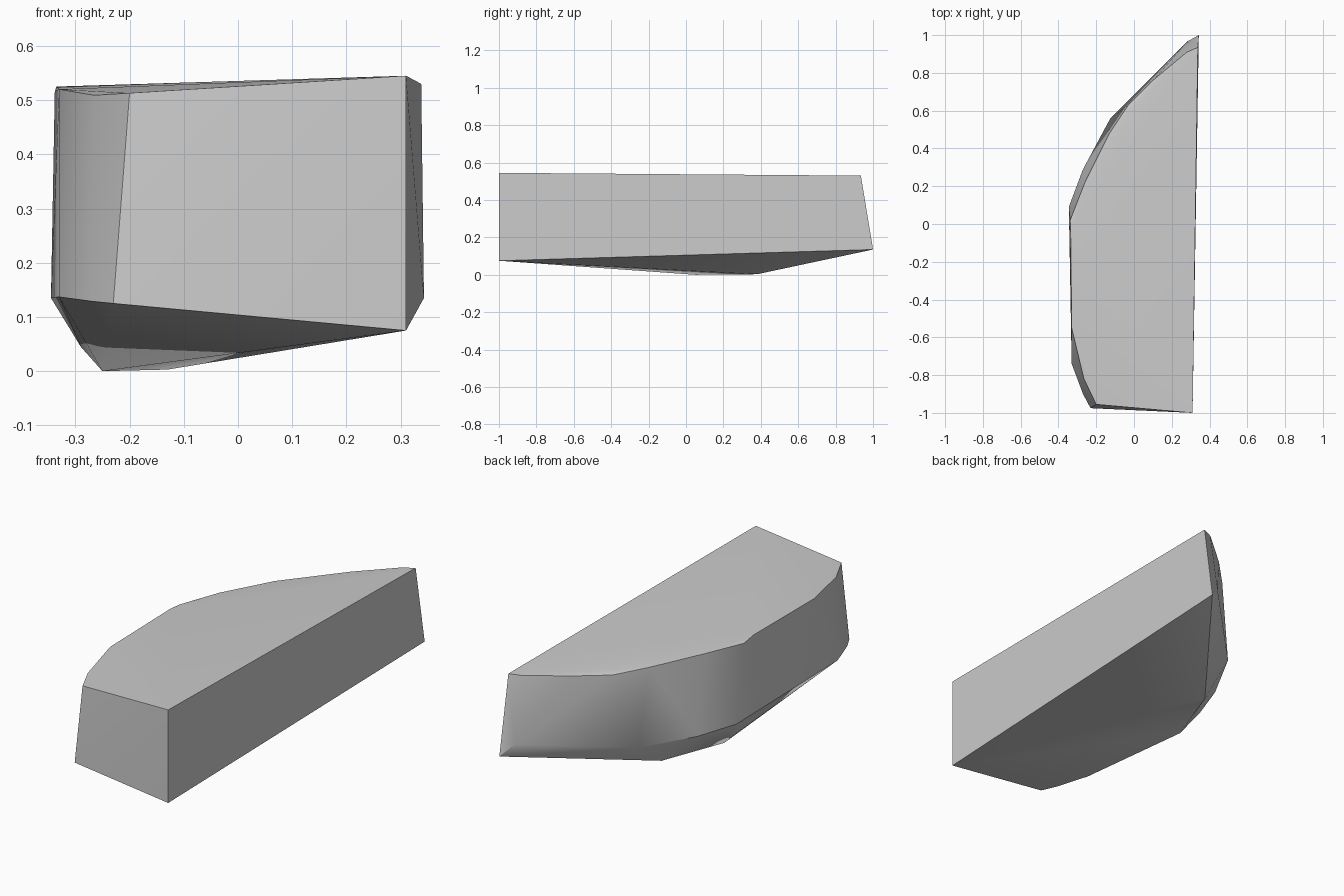
import bpy
import bmesh
from math import radians

cube = bpy.data.objects.get("Cube")
if cube:
    bpy.data.objects.remove(cube, do_unlink=True)

# Plain grey material
grey = bpy.data.materials.new("light_grey")
grey.use_nodes = True
colour = (0.6, 0.6, 0.6, 1)
grey.diffuse_color = colour
grey.node_tree.nodes["Principled BSDF"].inputs["Base Color"].default_value = colour

# Upper rim, from the front corner round the curved side to the back corner
upper_rim = [
    (0.31, -1, 0.545), (-0.2, -0.955, 0.513), (-0.265, -0.82, 0.509),
    (-0.33, -0.55, 0.52), (-0.335, -0.06, 0.525), (-0.338, 0.02, 0.515),
    (-0.26, 0.22, 0.518), (-0.13, 0.48, 0.513), (-0.03, 0.63, 0.505),
    (0.1, 0.76, 0.515), (0.28, 0.91, 0.527), (0.338, 0.935, 0.53),
]

# Lower rim, flaring slightly outwards
lower_rim = [
    (0.31, -1, 0.075), (-0.23, -0.975, 0.125), (-0.27, -0.9, 0.129),
    (-0.33, -0.74, 0.137), (-0.345, 0.09, 0.135), (-0.27, 0.29, 0.13),
    (-0.125, 0.56, 0.135), (0.28, 0.965, 0.2), (0.343, 1, 0.135),
]

# Low ridge of the underside
keel = [(-0.29, 0, 0.045), (-0.25, 0.05, 0), (-0.13, 0.38, 0.003)]

# Wrap one convex block around the rims and ridge
bm = bmesh.new()
for point in upper_rim + lower_rim + keel:
    bm.verts.new(point)
hull = bmesh.ops.convex_hull(bm, input=bm.verts[:])
spare = {v for v in hull["geom_interior"] + hull["geom_unused"]
         if isinstance(v, bmesh.types.BMVert)}
bmesh.ops.delete(bm, geom=list(spare), context="VERTS")
bmesh.ops.recalc_face_normals(bm, faces=bm.faces[:])

mesh = bpy.data.meshes.new("curved_block")
bm.to_mesh(mesh)
bm.free()
mesh.materials.append(grey)
block = bpy.data.objects.new("curved_block", mesh)
bpy.context.collection.objects.link(block)

# Smooth the curved side, keep the rims crisp
bpy.ops.object.select_all(action="DESELECT")
block.select_set(True)
bpy.context.view_layer.objects.active = block
bpy.ops.object.shade_smooth_by_angle(angle=radians(30))
